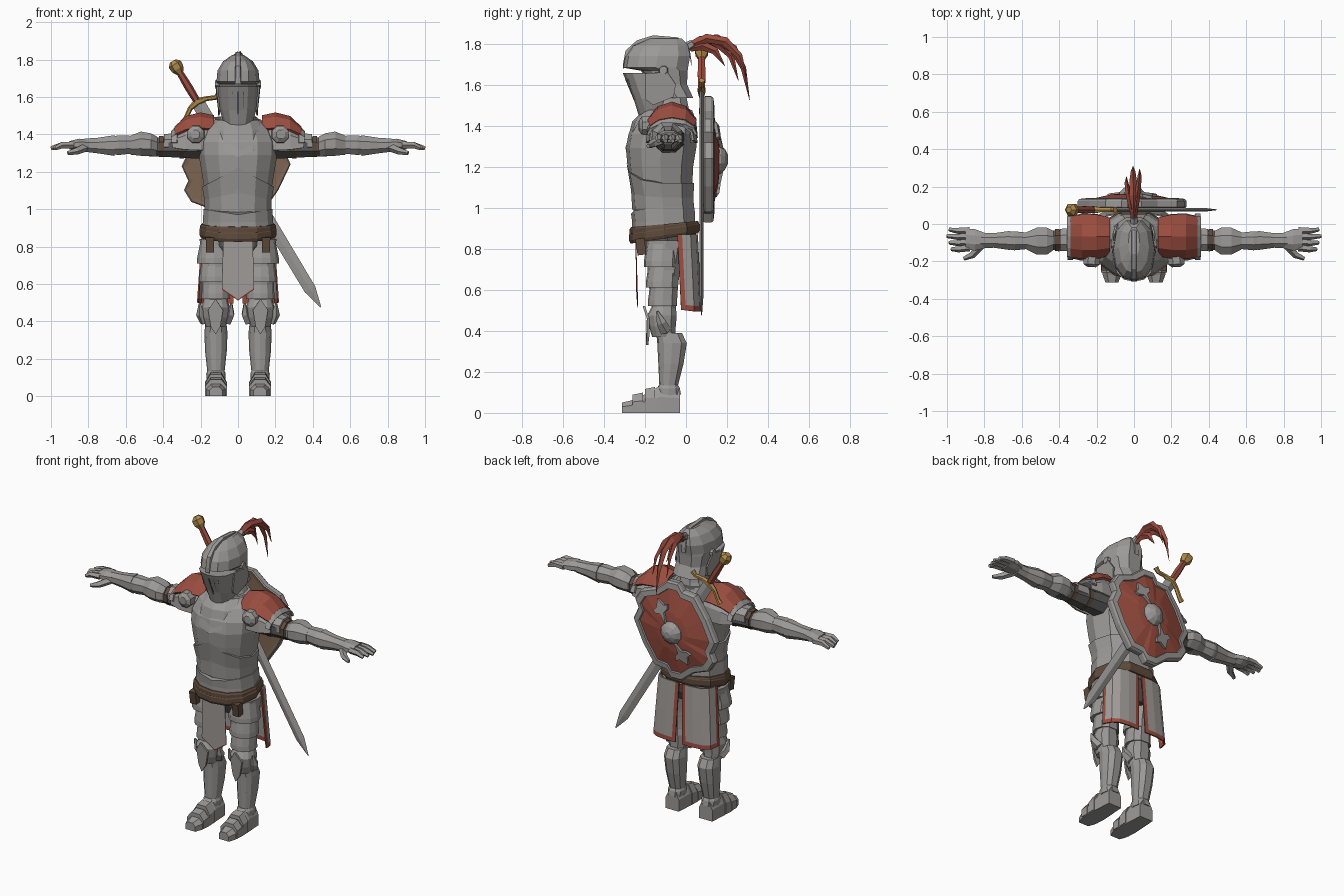
import bpy, bmesh, math
from mathutils import Vector

if "Cube" in bpy.data.objects:
    bpy.data.objects.remove(bpy.data.objects["Cube"], do_unlink=True)


def material(name, rgb):
    m = bpy.data.materials.new(name)
    m.diffuse_color = (*rgb, 1)
    m.use_nodes = True
    m.node_tree.nodes["Principled BSDF"].inputs["Base Color"].default_value = (*rgb, 1)
    return m


STEEL = material("steel", (0.33, 0.32, 0.31))
MAIL = material("dark_mail", (0.10, 0.10, 0.10))
RED = material("red", (0.33, 0.075, 0.05))
CLOTH = material("grey_cloth", (0.36, 0.335, 0.32))
LEATHER = material("leather", (0.115, 0.07, 0.045))
WOOD = material("wood", (0.20, 0.13, 0.085))
GOLD = material("gold", (0.42, 0.25, 0.07))


def finish(name, bm, mats, thick=0):
    bmesh.ops.recalc_face_normals(bm, faces=bm.faces)
    me = bpy.data.meshes.new(name)
    bm.to_mesh(me)
    bm.free()
    for m in mats:
        me.materials.append(m)
    ob = bpy.data.objects.new(name, me)
    bpy.context.collection.objects.link(ob)
    if thick:
        mod = ob.modifiers.new("thickness", "SOLIDIFY")
        mod.thickness, mod.offset = thick, 0
    return ob


def loft(name, rings, mats, seg=None, shell=0, rule=None, s=1):
    """Skin a list of equal rings. shell > 0 leaves strips open and thickens them."""
    mats = mats if isinstance(mats, list) else [mats]
    bm = bmesh.new()
    rows = [[bm.verts.new((s * p[0], p[1], p[2])) for p in r] for r in rings]
    n = len(rows[0])
    for i in range(len(rows) - 1):
        for j in range(n - 1 if shell else n):
            k = (j + 1) % n
            f = bm.faces.new((rows[i][j], rows[i][k], rows[i + 1][k], rows[i + 1][j]))
            f.material_index = seg[i] if seg else (rule(i, j) if rule else 0)
    if not shell:
        bm.faces.new(rows[0]).material_index = seg[0] if seg else 0
        bm.faces.new(rows[-1]).material_index = seg[-1] if seg else 0
    return finish(name, bm, mats, shell)


def plate(name, pts, thick, mat, border=0, inner=None):
    bm = bmesh.new()
    f = bm.faces.new([bm.verts.new(p) for p in pts])
    if border:
        bmesh.ops.inset_individual(bm, faces=[f], thickness=border, use_even_offset=True)
        f.material_index = 1
    return finish(name, bm, [mat, inner or mat], thick)


HALF = [(0.5, 0.05), (0.85, 0.22), (1, 0.5), (0.85, 0.82), (0.4, 1)]
PATTERN = [(0, 0)] + HALF + [(-x, y) for x, y in reversed(HALF)]


def ring(z, yf, yb, w, cx=0, peak=0, tilt=0):
    """Horizontal body section with a keeled front."""
    return [(cx + w * x, yf + (yb - yf) * y,
             z + tilt * y + (peak * (1 - abs(x)) if y < 0.5 else 0)) for x, y in PATTERN]


def rows(table, **kw):
    return [ring(*t, **kw) for t in table]


def xring(x, cy, cz, ry, rz, n=8, a0=None, a1=None):
    """Section across an arm; an arch when angles are given."""
    if a0 is None:
        angs = [2 * math.pi * (i + 0.5) / n for i in range(n)]
    else:
        angs = [math.radians(a0 + (a1 - a0) * i / n) for i in range(n + 1)]
    return [(x, cy + ry * math.cos(a), cz + rz * math.sin(a)) for a in angs]


def limb(name, path, radii, mat, n=6, s=1):
    """Faceted tube through points."""
    path = [Vector(p) for p in path]
    rings = []
    for i, (p, r) in enumerate(zip(path, radii)):
        q = (path[min(i + 1, len(path) - 1)] - path[max(i - 1, 0)]).to_track_quat("Z", "Y")
        rings.append([p + q @ Vector((r * math.cos(2 * math.pi * (k + .5) / n),
                                      r * math.sin(2 * math.pi * (k + .5) / n), 0)) for k in range(n)])
    return loft(name, rings, mat, s=s)


# Torso armour
loft("breastplate", rows([(0.98, -.255, .035, .172), (1.10, -.27, .03, .178), (1.2, -.285, .035, .195),
     (1.29, -.293, .05, .21), (1.36, -.28, .055, .21), (1.43, -.235, .045, .18), (1.48, -.18, .02, .12)]), STEEL)
loft("belly_plate", [ring(.99, -.262, .04, .178), ring(1.05, -.268, .036, .18, peak=.04),
     ring(1.12, -.29, .04, .192, peak=.10)], STEEL)
loft("waist_plate", [ring(.86, -.262, .05, .195), ring(.93, -.262, .045, .188),
     ring(1.0, -.268, .042, .184, peak=-.03)], STEEL)
loft("collar_plate", [ring(1.34, -.298, .058, .165, peak=-.06), ring(1.42, -.262, .05, .155),
     ring(1.475, -.205, .03, .125)], STEEL)
loft("gorget", rows([(1.45, -.2, .02, .12), (1.5, -.18, .01, .085), (1.55, -.17, .0, .075)]), STEEL)
loft("hips", rows([(.74, -.18, .0, .13), (.8, -.21, .03, .175), (.9, -.22, .04, .18)]), MAIL)

# Belt, crossing strap and pouches
loft("belt", [ring(.825, -.27, .06, .2, tilt=.05), ring(.84, -.278, .066, .207, tilt=.05),
     ring(.868, -.278, .066, .207, tilt=.05), ring(.88, -.27, .06, .2, tilt=.05)], LEATHER)
loft("upper_belt", [ring(.865, -.268, .058, .197, tilt=.03), ring(.875, -.275, .063, .203, tilt=.03),
     ring(.895, -.275, .063, .203, tilt=.03), ring(.905, -.268, .058, .197, tilt=.03)], LEATHER)
for s, side in ((1, "left"), (-1, "right")):
    limb(side + "_belt_pouch", [(.15, -.215, .77), (.15, -.225, .85)], [.03, .032], LEATHER, 4, s)

# Front and back cloth
plate("front_tabard", [(-.078, -.245, .87), (.078, -.245, .87), (.086, -.24, .575), (0, -.235, .515),
      (-.086, -.24, .575)], .008, RED, .022, CLOTH)
CURVE = [(.012, .052), (.034, .054), (.085, .054), (.14, .045), (.175, .02), (.188, -.02), (.19, -.042)]
for s, side in ((1, "left"), (-1, "right")):
    skirt = [[(x * (1 + .07 * t) + .012 * t, y + .018 * t, .87 - t * (.375 - .12 * max(0, .02 - y)))
              for x, y in CURVE] for t in (0, .5, .93, 1)]
    loft(side + "_back_skirt", skirt, [CLOTH, RED], shell=.008, s=s,
         rule=lambda i, j: 1 if j in (0, 5) or i == 2 else 0)

# Helmet
loft("helmet_skull", rows([(1.535, -.12, .035, .102), (1.6, -.17, .005, .1), (1.668, -.22, .008, .108),
     (1.682, -.305, .01, .115), (1.74, -.295, .02, .11), (1.79, -.262, .01, .08), (1.825, -.18, -.02, .03)]), STEEL)
loft("visor", [ring(1.465, -.225, -.09, .078, peak=-.035), ring(1.53, -.255, -.08, .098),
     ring(1.656, -.308, -.09, .109)], STEEL)
loft("helmet_ridge", [[(-.016, y, z - .03), (-.012, y, z), (.012, y, z), (.016, y, z - .03)] for y, z in
     ((-.307, 1.70), (-.295, 1.765), (-.24, 1.815), (-.16, 1.84), (-.04, 1.83), (.015, 1.79), (.026, 1.72))], STEEL)
for i in range(-2, 3):
    x = i * .026
    limb(f"visor_slit_{i + 3}", [(x * .8, -.237 + abs(x) * .24, 1.495), (x, -.293 + abs(x) * .26, 1.63)],
         [.007, .007], MAIL, 4)
for s, side in ((1, "left"), (-1, "right")):
    limb(side + "_visor_hinge", [(.095, -.11, 1.67), (.122, -.11, 1.67)], [.026, .02], STEEL, 8, s)
    plate(side + "_cheek_plate", [(s * x, y, z) for x, y, z in ((.112, -.2, 1.655), (.117, -.09, 1.66),
          (.11, -.05, 1.6), (.104, -.06, 1.54), (.102, -.16, 1.5), (.1, -.2, 1.53))], .008, STEEL)

# Plume of curved feathers
FEATHERS = [(-.005, .026, [(.0, 1.78), (.07, 1.815), (.15, 1.822), (.23, 1.775), (.28, 1.68), (.31, 1.525)]),
            (-.04, .018, [(.02, 1.79), (.09, 1.81), (.16, 1.80), (.22, 1.74), (.255, 1.62)]),
            (.03, .018, [(.02, 1.79), (.1, 1.825), (.19, 1.81), (.26, 1.74), (.295, 1.64)]),
            (.005, .018, [(.02, 1.775), (.08, 1.79), (.14, 1.765), (.19, 1.69)])]
for k, (dx, w, pts) in enumerate(FEATHERS):
    rr = []
    for i, (y, z) in enumerate(pts):
        a, b = pts[max(i - 1, 0)], pts[min(i + 1, len(pts) - 1)]
        d = Vector((b[0] - a[0], b[1] - a[1])).normalized()
        t = i / (len(pts) - 1)
        q = (.5 + 2.2 * t) * (1 - t) + .04
        cx, h = dx * min(1, t * 1.5), .027 * q
        rr.append([(cx - w * q, y, z), (cx, y - d.y * h, z + d.x * h),
                   (cx + w * q, y, z), (cx, y + d.y * h, z - d.x * h)])
    loft(f"plume_feather_{k + 1}", rr, RED)
limb("plume_socket", [(0, -.02, 1.77), (0, .035, 1.80)], [.028, .02], STEEL)

for s, side in ((1, "left_"), (-1, "right_")):
    def arm(name, table, mat, n=8):
        loft(side + name, [xring(*t, n=n) for t in table], mat, s=s)

    # Arm
    arm("sleeve", [(.15, -.085, 1.335, .085, .075), (.3, -.085, 1.335, .07, .065), (.5, -.088, 1.33, .05, .05)], MAIL)
    for k, x in enumerate((.30, .41)):
        arm(f"arm_strap_{k + 1}", [(x - .012, -.086, 1.335, .075 - k * .01, .07 - k * .008),
                                   (x + .012, -.086, 1.335, .074 - k * .01, .069 - k * .008)], LEATHER)
    arm("arm_plate", [(.32, -.083, 1.352, .066, .058), (.395, -.085, 1.352, .064, .054)], STEEL)
    arm("elbow_guard", [(.43, -.088, 1.335, .055, .055), (.465, -.092, 1.345, .078, .065),
                        (.52, -.092, 1.35, .078, .07), (.575, -.09, 1.342, .05, .055)], STEEL)
    arm("forearm_guard", [(.55, -.09, 1.345, .045, .05), (.64, -.09, 1.342, .055, .057), (.7, -.088, 1.34, .045, .045)], STEEL)
    arm("gauntlet_cuff", [(.66, -.088, 1.34, .056, .06), (.75, -.088, 1.34, .042, .045),
                          (.82, -.088, 1.342, .045, .038)], STEEL)
    arm("palm", [(.80, -.088, 1.345, .045, .032), (.85, -.085, 1.345, .062, .034), (.90, -.08, 1.342, .06, .024)], STEEL)
    for k in range(4):
        y = -.033 - k * .031
        limb(f"{side}finger_{k + 1}", [(.88, y, 1.342), (.94, y - .002 - k * .002, 1.342),
             (1.0 - .012 * abs(k - 1), y + .004 - k * .004, 1.325)], [.02, .018, .011], STEEL, 5, s)
    limb(side + "thumb", [(.82, -.115, 1.33), (.865, -.165, 1.31), (.91, -.185, 1.3)], [.024, .02, .011], STEEL, 5, s)

    # Shoulder
    loft(side + "shoulder_lame", [xring(x, -.07, 1.34, ry, rz, 6, -10, 190) for x, ry, rz in
         ((.14, .10, .13), (.2, .12, .145), (.28, .122, .13), (.35, .105, .07))], STEEL, shell=.012, s=s)
    loft(side + "pauldron", [xring(x, -.068, 1.36, ry, rz, 4, 28, 152) for x, ry, rz in
         ((.13, .11, .135), (.2, .128, .15), (.275, .13, .132), (.335, .118, .075))], RED, shell=.014, s=s)
    loft(side + "pauldron_rim", [xring(x, -.068, 1.355, ry, rz, 6, 0, 180) for x, ry, rz in
         ((.325, .12, .085), (.355, .118, .055))], STEEL, shell=.012, s=s)
    limb(side + "shoulder_disc", [(.225, -.17, 1.4), (.227, -.215, 1.4), (.228, -.23, 1.4)],
         [.05, .048, .025], STEEL, 8, s)

    # Leg
    def leg(name, table, mat=STEEL, cx=.12):
        loft(side + name, rows(table, cx=cx), mat, s=s)

    leg("thigh", [(.5, -.165, -.05, .062), (.65, -.185, -.035, .075), (.84, -.195, .0, .085)])
    for k, (z0, z1) in enumerate(((.71, .84), (.61, .73), (.52, .63))):
        leg(f"thigh_lame_{k + 1}", [(z0, -.205 + k * .01, -.035 - k * .004, .092 - k * .008),
            (z0 + .03, -.205 + k * .01, -.035 - k * .004, .09 - k * .008),
            (z1, -.19 + k * .008, -.03 - k * .005, .07)], cx=.128 - k * .004)
    leg("knee_guard", [(.37, -.165, -.05, .052), (.42, -.18, -.05, .07), (.475, -.19, -.045, .076), (.52, -.165, -.05, .062)])
    plate(side + "knee_plate", [(s * x, y, z) for x, y, z in ((.12, -.205, .52), (.16, -.185, .46), (.145, -.185, .37),
          (.12, -.19, .33), (.095, -.185, .37), (.08, -.185, .46))], .012, STEEL)
    for k, x in enumerate((.04, .2)):
        limb(f"{side}knee_wing_{k + 1}", [(x * .7 + .036, -.1, .40), (x, -.12, .44), (x + (x - .12) * .06, -.14, .495)],
             [.03, .025, .006], STEEL, 5, s)
    leg("shin_guard", [(.07, -.135, -.03, .045), (.13, -.13, -.04, .046), (.24, -.135, -.012, .058),
                       (.34, -.14, .004, .062), (.39, -.145, -.02, .056)], cx=.118)
    leg("ankle_band", [(.09, -.145, -.025, .05), (.12, -.142, -.03, .052), (.135, -.132, -.038, .046)], cx=.118)
    loft(side + "boot", [[(.118 + a * w, y, b * h) for a, b in
         ((-1, 0), (-1, .6), (-.5, 1), (.5, 1), (1, .6), (1, 0))] for y, w, h in
         ((-.312, .035, .05), (-.27, .05, .06), (-.2, .056, .09), (-.13, .052, .13), (-.03, .046, .12))], STEEL, s=s)
    for k, y in enumerate((-.24, -.18)):
        loft(f"{side}boot_lame_{k + 1}", [[(.118 + a * .058, yy, b * h) for a, b in
             ((-1, .05), (-1, .62), (-.5, 1.03), (.5, 1.03), (1, .62), (1, .05))] for yy, h in
             ((y - .02, .086 + k * .027), (y + .03, .096 + k * .027))], STEEL, s=s)

# Shield on the back, leaning with its top to the left
QUARTER = [(.11, .29), (.175, .255), (.18, .2), (.25, .15), (.262, 0)]
RIGHT = QUARTER + [(u, -v) for u, v in reversed(QUARTER[:-1])]
OUTLINE = [(0, .272)] + RIGHT + [(0, -.272)] + [(-u, v) for u, v in reversed(RIGHT)]
LEAN = math.radians(30)


def on_shield(u, v, y):
    return (-.01 + u * math.cos(LEAN) + v * math.sin(LEAN), y,
            1.235 + v * math.cos(LEAN) - u * math.sin(LEAN))


loft("shield", [[on_shield(u * k, v * k, y) for u, v in OUTLINE] for k, y in
     ((.9, .09), (.98, .086), (1, .092), (1, .122), (.97, .134), (.85, .138), (.84, .128), (.4, .157), (.2, .163))],
     [WOOD, STEEL, RED], seg=[0, 1, 1, 1, 1, 1, 2, 2])
limb("shield_boss", [on_shield(0, 0, y) for y in (.14, .17, .19, .205)], [.075, .07, .05, .02], STEEL, 10)
for k, d in enumerate((1, -1)):
    shape = [(0, .21), (.03, .165), (.06, .16), (.045, .135), (.015, .125), (0, .06),
             (-.015, .125), (-.045, .135), (-.06, .16), (-.03, .165)]
    plate(f"shield_ornament_{k + 1}", [on_shield(u, v * d, .188 - v * .22) for u, v in shape], .016, STEEL)

# Sword slung across the back
GUARD, ALONG, ACROSS = Vector((-.212, .076, 1.565)), Vector((.515, 0, -.857)), Vector((.857, 0, .515))


def on_sword(a, c=0, y=0):
    return GUARD + ALONG * a + ACROSS * c + Vector((0, y, 0))


loft("sword_blade", [[on_sword(a, w), on_sword(a, 0, t), on_sword(a, -w), on_sword(a, 0, -t)] for a, w, t in
     ((0, .036, .011), (.6, .034, .011), (1.16, .032, .009), (1.27, .003, .002))], STEEL)
limb("sword_guard", [on_sword(.045, -.125), on_sword(.035, -.1), on_sword(0, -.05), on_sword(-.01, 0),
     on_sword(0, .05), on_sword(.02, .095), on_sword(.01, .125)], [.016, .013, .013, .022, .013, .013, .016], GOLD)
limb("sword_grip", [on_sword(-.01), on_sword(-.1), on_sword(-.2)], [.019, .022, .018], RED)
limb("sword_pommel", [on_sword(-.19), on_sword(-.215), on_sword(-.245), on_sword(-.265)], [.02, .035, .037, .018], GOLD)
